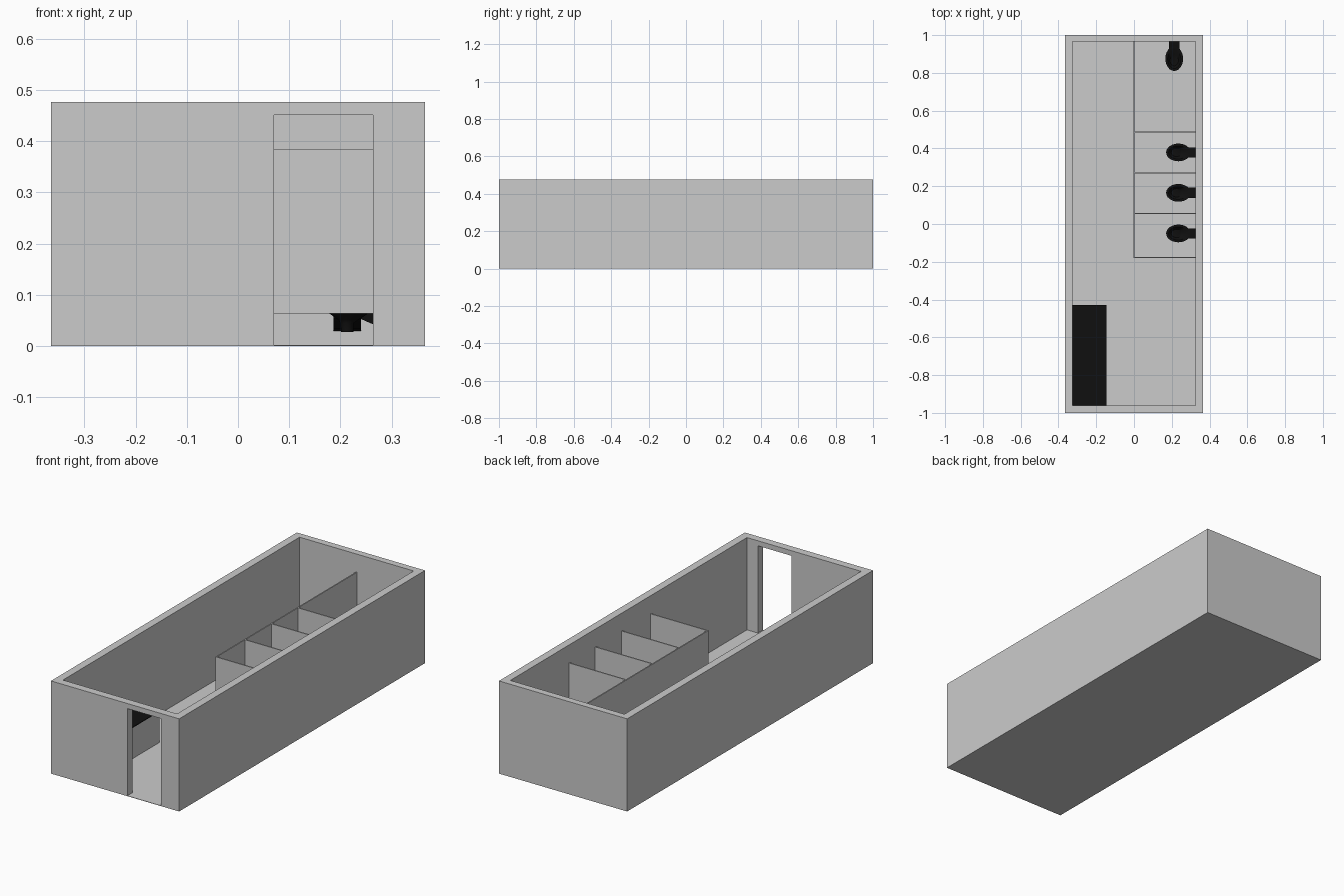
import bpy, bmesh, math

if "Cube" in bpy.data.objects:
    bpy.data.objects.remove(bpy.data.objects["Cube"])

black = bpy.data.materials.new("black")
black.diffuse_color = (0.005, 0.005, 0.005, 1)
black.use_nodes = True
black.node_tree.nodes["Principled BSDF"].inputs["Base Color"].default_value = black.diffuse_color


def box(name, x0, x1, y0, y1, z0, z1, mat=None):
    bpy.ops.mesh.primitive_cube_add(size=1, location=((x0 + x1) / 2, (y0 + y1) / 2, (z0 + z1) / 2))
    ob = bpy.context.object
    ob.name = name
    ob.scale = (x1 - x0, y1 - y0, z1 - z0)
    bpy.ops.object.transform_apply(location=False, rotation=False, scale=True)
    if mat:
        ob.data.materials.append(mat)
    return ob


def cut(ob, cutter):
    mod = ob.modifiers.new("cut", "BOOLEAN")
    mod.operation = "DIFFERENCE"
    mod.solver = "EXACT"
    mod.object = cutter
    bpy.context.view_layer.objects.active = ob
    bpy.ops.object.modifier_apply(modifier=mod.name)
    bpy.data.objects.remove(cutter)


# Open-topped room with a thin floor and a doorway in the front wall
FLOOR = 0.002
room = box("room_walls", -0.365, 0.365, -1, 1, 0, 0.477)
cut(room, box("room_cutter", -0.325, 0.325, -0.96, 0.965, FLOOR, 0.6))
cut(room, box("door_cutter", 0.07, 0.263, -1.1, -0.9, FLOOR, 0.451))

# Counter with a black top
box("counter_body", -0.325, -0.145, -0.96, -0.43, FLOOR, 0.16)
box("counter_top", -0.325, -0.145, -0.96, -0.43, 0.16, 0.164, black)

# Stall partitions, raised off the floor
Z0, Z1, T = 0.064, 0.385, 0.003
box("long_partition", -T, T, -0.18, 0.965, Z0, Z1)
for y in (-0.177, 0.056, 0.271, 0.486):
    box("stall_partition", T, 0.325, y - T, y + T, Z0, Z1)


# Toilet: lofted bowl on a stem, plus a neck running back to the wall
def toilet(x, y, turn):
    bm = bmesh.new()
    n = 24
    # height, front distance, back distance, half width
    sections = [
        (0.028, 0.124, 0.100, 0.012), (0.045, 0.125, 0.099, 0.013),
        (0.052, 0.130, 0.090, 0.017), (0.064, 0.147, 0.055, 0.034),
        (0.078, 0.154, 0.030, 0.045), (0.088, 0.155, 0.025, 0.047),
        (0.088, 0.142, 0.042, 0.035), (0.070, 0.128, 0.070, 0.022),
    ]
    rings = []
    for z, front, back, w in sections:
        c, r = (front + back) / 2, (front - back) / 2
        rings.append([bm.verts.new((c + r * math.cos(a), w * math.sin(a), z))
                      for a in (2 * math.pi * i / n for i in range(n))])
    for lo, hi in zip(rings, rings[1:]):
        for i in range(n):
            j = (i + 1) % n
            bm.faces.new((lo[i], lo[j], hi[j], hi[i]))
    bm.faces.new(rings[0][::-1])
    bm.faces.new(rings[-1])
    # Neck side profile, pushed across the width
    profile = [(0, 0.087), (0.04, 0.087), (0.075, 0.062), (0.087, 0.054),
               (0.062, 0.043), (0.035, 0.035), (0, 0.030)]
    face = bm.faces.new([bm.verts.new((d, -0.027, z)) for d, z in profile])
    new = bmesh.ops.extrude_face_region(bm, geom=[face])["geom"]
    bmesh.ops.translate(bm, vec=(0, 0.054, 0),
                        verts=[v for v in new if isinstance(v, bmesh.types.BMVert)])
    bmesh.ops.recalc_face_normals(bm, faces=bm.faces)
    me = bpy.data.meshes.new("toilet")
    bm.to_mesh(me)
    bm.free()
    me.materials.append(black)
    ob = bpy.data.objects.new("toilet", me)
    bpy.context.collection.objects.link(ob)
    ob.location = (x, y, 0)
    ob.rotation_euler.z = turn
    bpy.ops.object.select_all(action="DESELECT")
    ob.select_set(True)
    bpy.context.view_layer.objects.active = ob
    bpy.ops.object.shade_smooth_by_angle(angle=math.radians(40))


for y in (-0.05, 0.165, 0.379):
    toilet(0.325, y, math.pi)
toilet(0.213, 0.965, -math.pi / 2)
